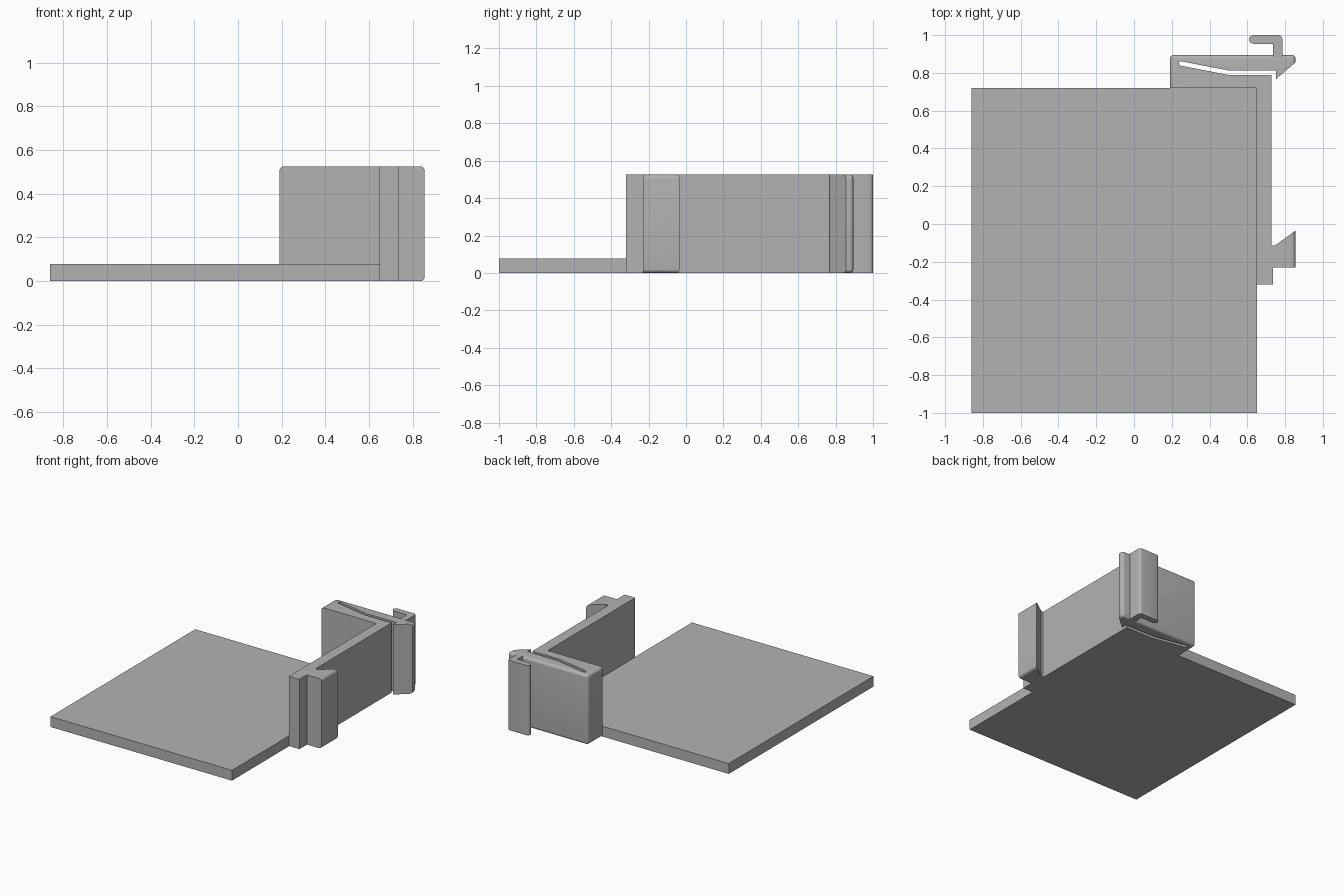
import bpy, bmesh, math

if "Cube" in bpy.data.objects:
    bpy.data.objects.remove(bpy.data.objects["Cube"])

HEIGHT = 0.525
grey = bpy.data.materials.new("light grey")
grey.diffuse_color = (0.45, 0.45, 0.45, 1)
grey.use_nodes = True
grey.node_tree.nodes["Principled BSDF"].inputs["Base Color"].default_value = grey.diffuse_color


def extrude(name, points, height):
    """Extrude an outline in the ground plane upward from z = 0."""
    bm = bmesh.new()
    base = bm.faces.new([bm.verts.new((x, y, 0)) for x, y in points])
    top = bmesh.ops.extrude_face_region(bm, geom=[base])["geom"]
    bmesh.ops.translate(bm, vec=(0, 0, height),
                        verts=[v for v in top if isinstance(v, bmesh.types.BMVert)])
    bmesh.ops.recalc_face_normals(bm, faces=bm.faces)
    mesh = bpy.data.meshes.new(name)
    bm.to_mesh(mesh)
    bm.free()
    mesh.materials.append(grey)
    obj = bpy.data.objects.new(name, mesh)
    bpy.context.collection.objects.link(obj)
    return obj


def rect(x0, x1, y0, y1):
    return [(x0, y0), (x1, y0), (x1, y1), (x0, y1)]


def arc(cx, cy, r, start, end, steps=5):
    return [(cx + r * math.cos(math.radians(start + (end - start) * i / steps)),
             cy + r * math.sin(math.radians(start + (end - start) * i / steps)))
            for i in range(steps + 1)]


def smooth(obj):
    bpy.ops.object.select_all(action="DESELECT")
    obj.select_set(True)
    bpy.context.view_layer.objects.active = obj
    bpy.ops.object.shade_smooth_by_angle(angle=math.radians(30))


# Flat base plate
extrude("base_plate", rect(-0.86, 0.65, -1.0, 0.72), 0.078)

# Side wall with front hook, slotted spring arm and barbed tip
outline = [(0.647, 0.72), (0.647, -0.32), (0.735, -0.32), (0.735, -0.23),
           (0.855, -0.23), (0.855, -0.035), (0.745, -0.115), (0.727, -0.115),
           (0.727, 0.788), (0.505, 0.788)]
outline += arc(0.25, 0.85, 0.012, 260, 80, 6)[::1][:1]
outline += arc(0.25, 0.85, 0.012, 240, 100, 5)
outline += [(0.505, 0.812), (0.752, 0.812), (0.752, 0.768), (0.855, 0.855),
            (0.855, 0.895), (0.19, 0.895), (0.19, 0.72)]
wall = extrude("wall_and_clip", outline, HEIGHT)

# Rounded envelope that softens the outer ends of the clip
envelope = extrude("rounding_envelope", rect(0.19, 0.855, -0.8, 0.895), HEIGHT)
bevel = envelope.modifiers.new("round", "BEVEL")
bevel.width = 0.02
bevel.segments = 5
cut = wall.modifiers.new("round_ends", "BOOLEAN")
cut.operation = "INTERSECT"
cut.solver = "EXACT"
cut.object = envelope
bpy.context.view_layer.objects.active = wall
bpy.ops.object.modifier_apply(modifier=cut.name)
bpy.data.objects.remove(envelope)
smooth(wall)

# Bent finger latch behind the arm
latch = [(0.735, 0.88), (0.785, 0.88)]
latch += arc(0.765, 0.98, 0.02, 0, 90)
latch += arc(0.632, 0.977, 0.023, 90, 270, 8)
latch += [(0.735, 0.954)]
smooth(extrude("finger_latch", latch, HEIGHT))
